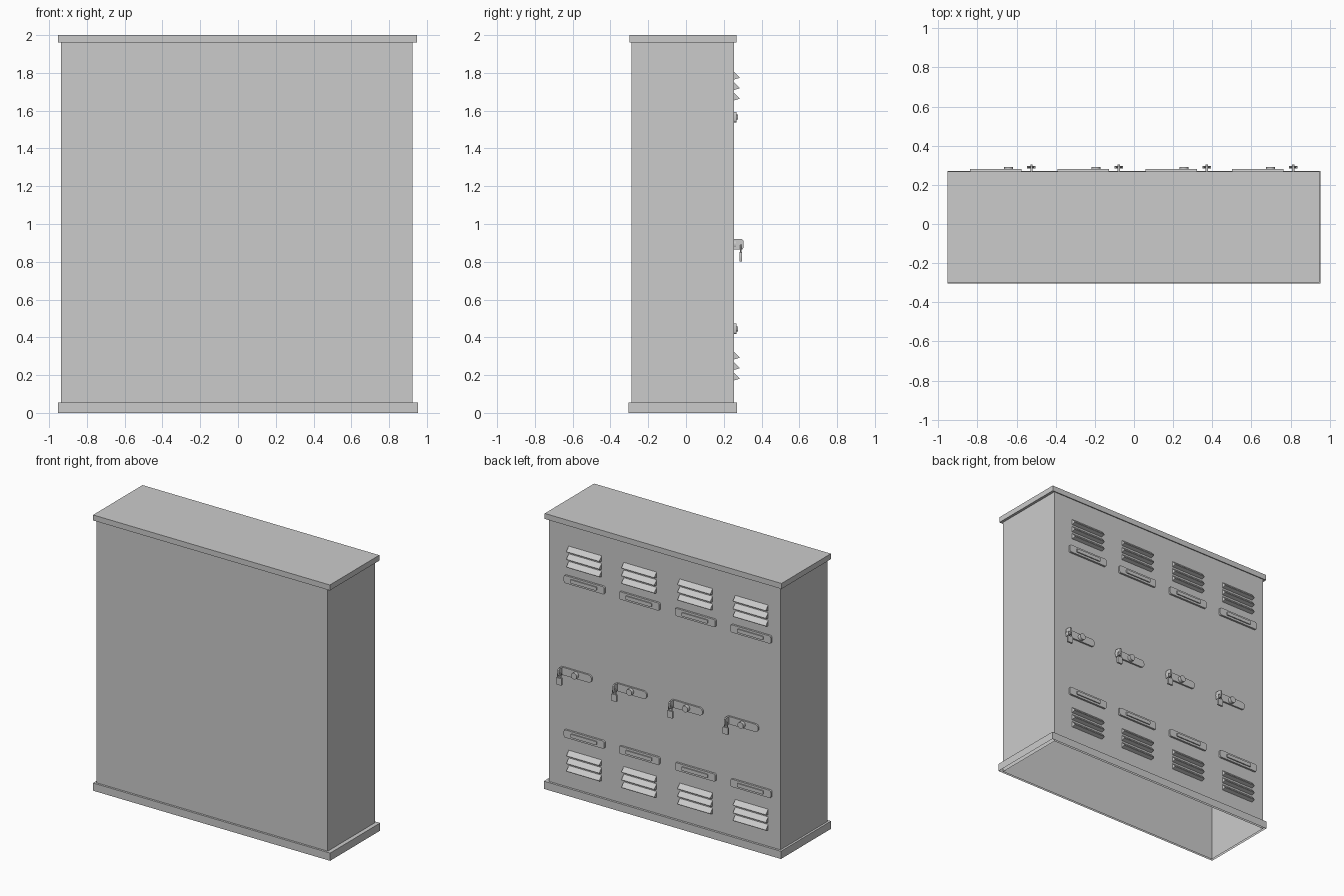
import bpy, bmesh, math

if "Cube" in bpy.data.objects:
    bpy.data.objects.remove(bpy.data.objects["Cube"])

WALL = 0.254                       # y of the back panel
COLUMNS = (-0.706, -0.26, 0.19, 0.632)


def finish(name, bm, smooth=False):
    bmesh.ops.recalc_face_normals(bm, faces=bm.faces)
    mesh = bpy.data.meshes.new(name)
    bm.to_mesh(mesh)
    bm.free()
    ob = bpy.data.objects.new(name, mesh)
    bpy.context.collection.objects.link(ob)
    if smooth:
        bpy.ops.object.select_all(action='DESELECT')
        ob.select_set(True)
        bpy.context.view_layer.objects.active = ob
        bpy.ops.object.shade_smooth_by_angle(angle=math.radians(35))
    return ob


def prism(name, pts, axis, a, b, smooth=False):
    """Extrude a profile from a to b: (x,z) along y, or (y,z) along x."""
    bm = bmesh.new()
    place = (lambda p, d: (p[0], d, p[1])) if axis == 'y' else (lambda p, d: (d, p[0], p[1]))
    lo = [bm.verts.new(place(p, a)) for p in pts]
    hi = [bm.verts.new(place(p, b)) for p in pts]
    bm.faces.new(lo)
    bm.faces.new(hi[::-1])
    for i in range(len(pts)):
        j = (i + 1) % len(pts)
        bm.faces.new((lo[i], lo[j], hi[j], hi[i]))
    return finish(name, bm, smooth)


def rounded(cx, cz, w, h, r, n=5):
    pts = []
    for k, (sx, sz) in enumerate(((1, 1), (-1, 1), (-1, -1), (1, -1))):
        for i in range(n + 1):
            t = math.pi / 2 * (k + i / n)
            pts.append((cx + sx * (w / 2 - r) + r * math.cos(t),
                        cz + sz * (h / 2 - r) + r * math.sin(t)))
    return pts


def shell(name, rings, closed_top=False):
    """Thin sheet lofted through rectangles (x0, x1, y0, y1, z)."""
    bm = bmesh.new()
    loops = [[bm.verts.new((x, y, z)) for x, y in ((x0, y0), (x1, y0), (x1, y1), (x0, y1))]
             for x0, x1, y0, y1, z in rings]
    for lo, hi in zip(loops, loops[1:]):
        for i in range(4):
            j = (i + 1) % 4
            bm.faces.new((lo[i], lo[j], hi[j], hi[i]))
    if closed_top:
        bm.faces.new(loops[-1])
    return finish(name, bm)


# Cabinet body, roof cap and base skirt, all open underneath
body = (-0.936, 0.923, -0.289, WALL)
shell("cabinet_body", [(*body, 0.0), (*body, 1.99)])
cap = (-0.954, 0.948, -0.30, 0.267)
shell("roof_cap", [(*body, 1.965), (*cap, 1.96), (*cap, 2.0)], True)
skirt = (-0.952, 0.953, -0.304, 0.27)
shell("base_skirt", [(*skirt, 0.0), (*skirt, 0.056), (*body, 0.056)])

for n, cx in enumerate(COLUMNS, 1):
    # Vent louvers, three above and three below
    for row, top in (("upper", 1.807), ("lower", 0.325)):
        for i in range(3):
            z = top - i * 0.0555
            prism(f"{row}_louver_{n}_{i + 1}",
                  [(WALL, z), (WALL + 0.028, z - 0.03), (WALL + 0.028, z - 0.034), (WALL, z - 0.042)],
                  'x', cx - 0.132, cx + 0.132)
    # Hand grips with a raised centre bar
    for row, z in (("upper", 1.566), ("lower", 0.445)):
        prism(f"{row}_grip_plate_{n}", rounded(cx, z, 0.325, 0.056, 0.012, 3), 'y', WALL, WALL + 0.014, True)
        prism(f"{row}_grip_bar_{n}", rounded(cx, z, 0.21, 0.026, 0.006, 3), 'y', WALL, WALL + 0.022, True)
    # Latch plate and round lock
    kx, kz = cx + 0.066, 0.893
    prism(f"latch_plate_{n}", rounded(kx, kz, 0.25, 0.056, 0.026, 6), 'y', WALL, WALL + 0.012, True)
    prism(f"lock_knob_{n}", rounded(kx, kz, 0.046, 0.046, 0.0229, 6), 'y', WALL, WALL + 0.036, True)
    # Staple with its padlock
    sx = cx + 0.182
    yz = [(WALL, 0.865), (0.297, 0.865), (0.304, 0.873), (0.304, 0.912), (0.297, 0.92), (WALL, 0.92)]
    prism(f"staple_{n}", yz, 'x', sx - 0.006, sx + 0.006)
    prism(f"padlock_body_{n}", rounded(sx, 0.826, 0.044, 0.05, 0.004, 2), 'y', 0.284, 0.297, True)
    curve = bpy.data.curves.new(f"padlock_shackle_{n}", 'CURVE')
    curve.dimensions = '3D'
    curve.bevel_depth = 0.0035
    curve.bevel_resolution = 2
    path = [(sx - 0.013, 0.848)]
    path += [(sx - 0.013 * math.cos(t * math.pi / 8), 0.877 + 0.013 * math.sin(t * math.pi / 8)) for t in range(9)]
    path += [(sx + 0.013, 0.848)]
    spline = curve.splines.new('POLY')
    spline.points.add(len(path) - 1)
    for p, (x, z) in zip(spline.points, path):
        p.co = (x, 0.2905, z, 1)
    bpy.context.collection.objects.link(bpy.data.objects.new(f"padlock_shackle_{n}", curve))
